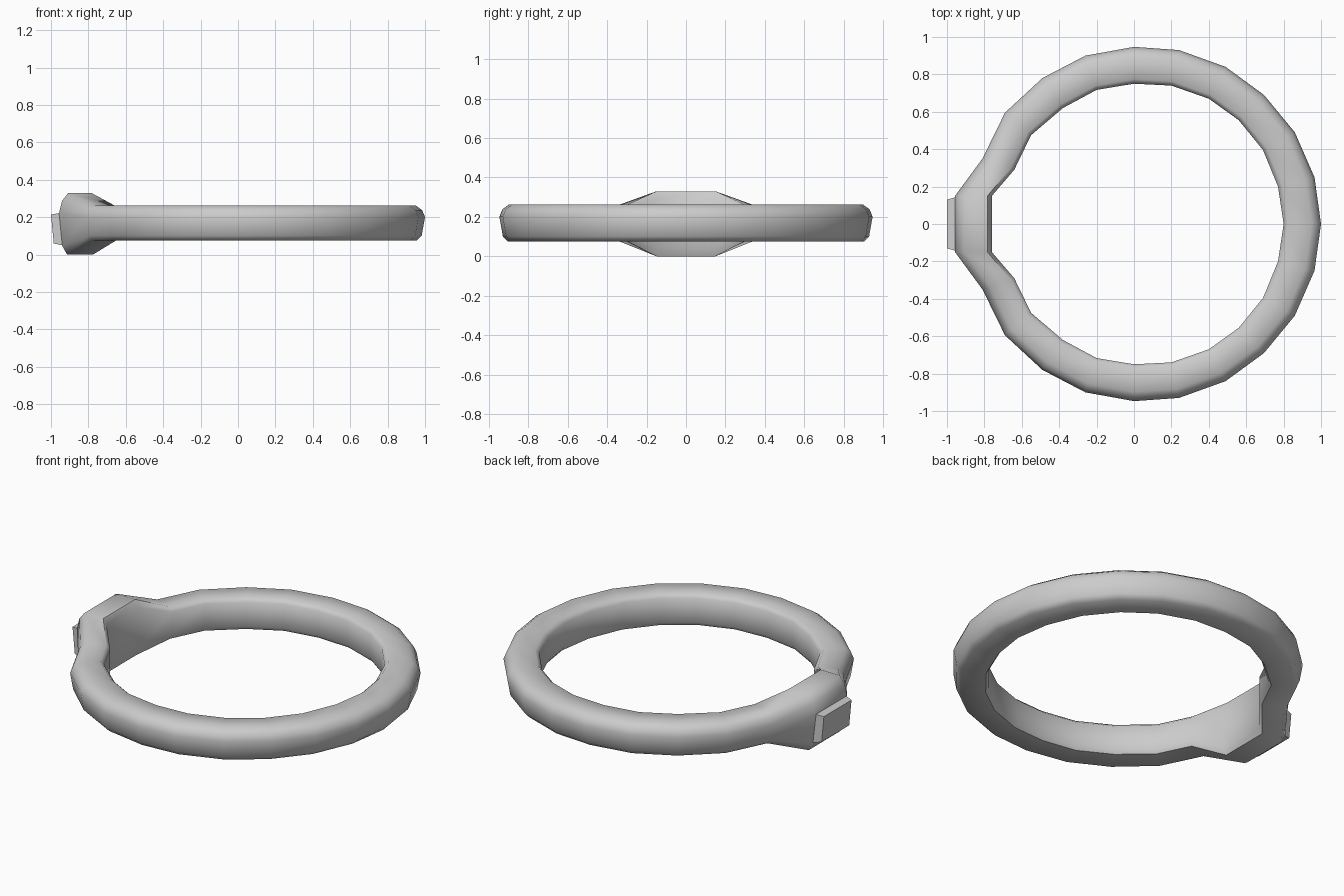
import bpy, bmesh

if "Cube" in bpy.data.objects:
    bpy.data.objects.remove(bpy.data.objects["Cube"])

# half outline stations: outer x,y / inner x,y / bottom z / top z
STATIONS = [
    (1.00, 0.00, 0.80, 0.00), (0.965, 0.25, 0.77, 0.20), (0.86, 0.49, 0.69, 0.395),
    (0.695, 0.69, 0.56, 0.555), (0.49, 0.84, 0.40, 0.67), (0.24, 0.93, 0.20, 0.74),
    (0.00, 0.947, 0.00, 0.75), (-0.26, 0.90, -0.20, 0.717), (-0.49, 0.78, -0.38, 0.62),
    (-0.69, 0.595, -0.55, 0.475), (-0.81, 0.35, -0.64, 0.29), (-0.957, 0.15, -0.76, 0.15),
]
# cross-section: fraction from outer to inner, fraction of height
PROFILE = [(0, .67), (.08, .87), (.25, 1), (.88, 1), (1, .88),
           (1, .12), (.92, 0), (.22, 0), (.09, .14)]


def make_object(name, bm, smooth=None):
    bmesh.ops.recalc_face_normals(bm, faces=bm.faces)
    mesh = bpy.data.meshes.new(name)
    bm.to_mesh(mesh)
    bm.free()
    ob = bpy.data.objects.new(name, mesh)
    bpy.context.collection.objects.link(ob)
    if smooth:
        bpy.ops.object.select_all(action='DESELECT')
        ob.select_set(True)
        bpy.context.view_layer.objects.active = ob
        bpy.ops.object.shade_smooth_by_angle(angle=smooth)
    return ob


# ring band, swelling to a tall flat head at -x
path = STATIONS + [(a, -b, c, -d) for a, b, c, d in reversed(STATIONS[1:])]
bm = bmesh.new()
loops = []
for ox, oy, ix, iy in path:
    low, high = (0.0, 0.33) if ox < -0.9 else (0.075, 0.263)
    loops.append([bm.verts.new((ox + (ix - ox) * t, oy + (iy - oy) * t,
                                low + (high - low) * h)) for t, h in PROFILE])
n = len(PROFILE)
for i, a in enumerate(loops):
    b = loops[(i + 1) % len(loops)]
    for j in range(n):
        k = (j + 1) % n
        bm.faces.new((a[j], a[k], b[k], b[j]))
make_object("ring_band", bm, 0.9)

# tilted plate on the outside of the head
bm = bmesh.new()
side = [(-1.0, 0.215, 0.13), (-0.985, 0.06, 0.13), (-0.93, 0.048, 0.15), (-0.93, 0.226, 0.15)]
left, right = [[bm.verts.new((x, s * y, z)) for x, z, y in side] for s in (-1, 1)]
bm.faces.new(left)
bm.faces.new(right)
for j in range(4):
    k = (j + 1) % 4
    bm.faces.new((left[j], left[k], right[k], right[j]))
make_object("head_plate", bm)
